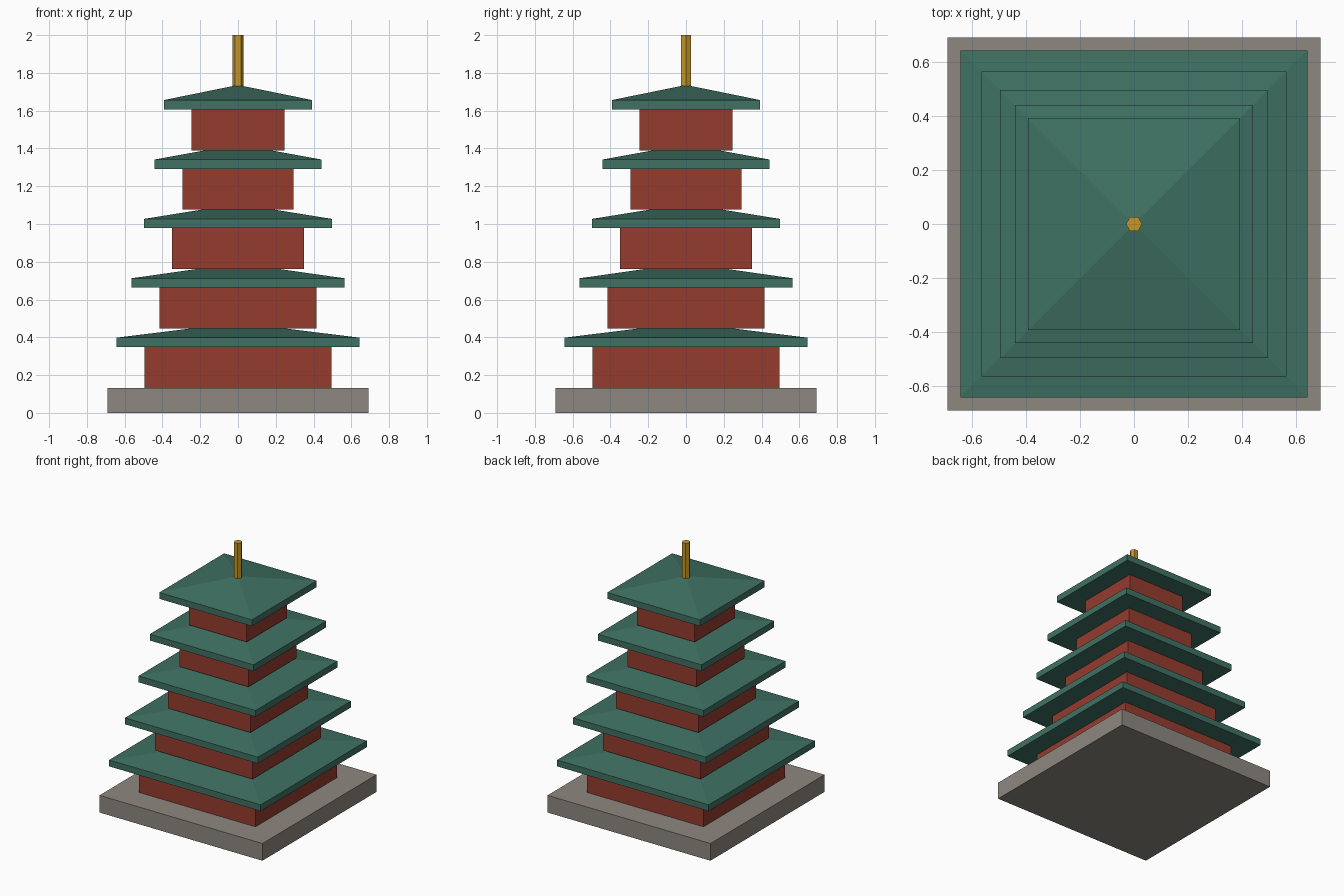
import bpy
import bmesh

cube = bpy.data.objects.get("Cube")
if cube:
    bpy.data.objects.remove(cube, do_unlink=True)


def material(name, rgb):
    mat = bpy.data.materials.new(name)
    mat.use_nodes = True
    colour = (*rgb, 1.0)
    mat.diffuse_color = colour
    mat.node_tree.nodes["Principled BSDF"].inputs["Base Color"].default_value = colour
    return mat


stone = material("grey stone", (0.27, 0.245, 0.215))
red = material("red wall", (0.30, 0.045, 0.028))
green = material("green tile", (0.05, 0.165, 0.125))
gold = material("gold", (0.57, 0.31, 0.02))


def add_object(name, bm, mat):
    bmesh.ops.recalc_face_normals(bm, faces=bm.faces)
    mesh = bpy.data.meshes.new(name)
    bm.to_mesh(mesh)
    bm.free()
    mesh.materials.append(mat)
    obj = bpy.data.objects.new(name, mesh)
    bpy.context.collection.objects.link(obj)


def box_mesh(half, bottom, top):
    bm = bmesh.new()
    bmesh.ops.create_cube(bm, size=2)
    for v in bm.verts:
        z = top if v.co.z > 0 else bottom
        v.co = (v.co.x * half, v.co.y * half, z)
    return bm


def roof_mesh(half, bottom, eave, apex):
    # Square slab whose top face is poked up into a pyramid
    bm = box_mesh(half, bottom, eave)
    top = max(bm.faces, key=lambda f: f.calc_center_median().z)
    peak = bmesh.ops.poke(bm, faces=[top])["verts"][0]
    peak.co.z = apex
    return bm


# Stone platform
BASE_TOP = 0.132
add_object("platform", box_mesh(0.692, 0, BASE_TOP), stone)

# Five storeys, each a wall block under a hipped roof
STOREY = 0.3145
WALL_HEIGHT, EAVE, RISE = 0.217, 0.049, 0.08
sizes = [(0.495, 0.644), (0.415, 0.565), (0.349, 0.497), (0.293, 0.441), (0.246, 0.393)]
for i, (wall, roof) in enumerate(sizes):
    floor = BASE_TOP + i * STOREY
    under = floor + WALL_HEIGHT
    eave = under + EAVE
    add_object(f"wall_{i + 1}", box_mesh(wall, floor, under), red)
    add_object(f"roof_{i + 1}", roof_mesh(roof, under, eave, eave + RISE), green)

# Six-sided spire, corners pointing along x
bm = bmesh.new()
bmesh.ops.create_cone(bm, cap_ends=True, segments=6, radius1=0.03, radius2=0.03, depth=1)
SPIRE_BOTTOM = 1.73
corner = max(bm.verts, key=lambda v: abs(v.co.x))
turned = abs(corner.co.y) > 0.001
for v in bm.verts:
    if turned:
        v.co.x, v.co.y = v.co.y, -v.co.x
    v.co.z = 2 if v.co.z > 0 else SPIRE_BOTTOM
add_object("spire", bm, gold)
